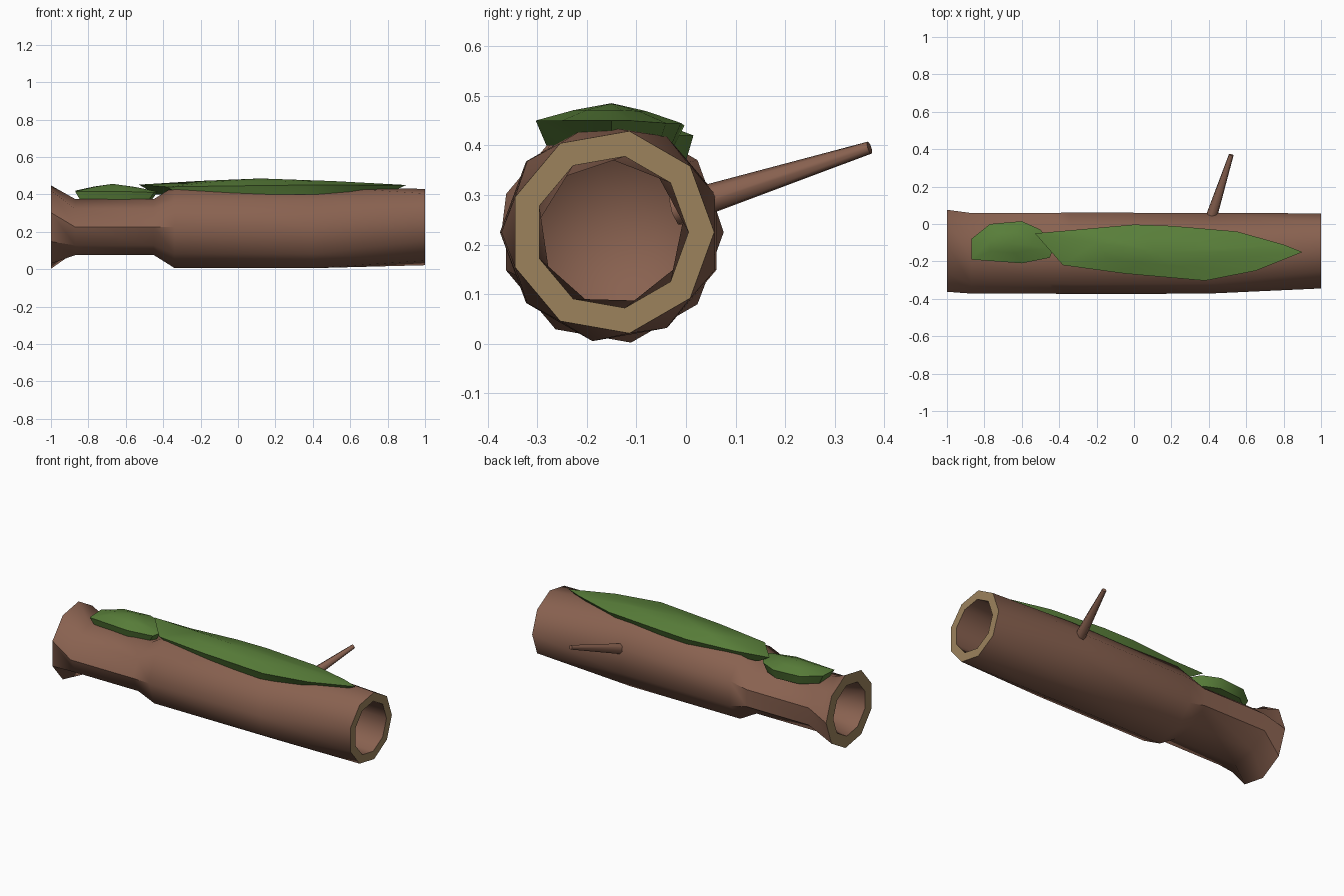
import bpy, bmesh, math
from mathutils import Vector

if "Cube" in bpy.data.objects:
    bpy.data.objects.remove(bpy.data.objects["Cube"])


def material(name, rgb):
    m = bpy.data.materials.new(name)
    m.diffuse_color = (*rgb, 1)
    m.use_nodes = True
    m.node_tree.nodes["Principled BSDF"].inputs["Base Color"].default_value = m.diffuse_color
    return m


BARK = material("bark brown", (0.25, 0.121, 0.08))
WOOD = material("cut wood tan", (0.335, 0.225, 0.108))
MOSS = material("moss green", (0.102, 0.216, 0.043))
CY, CZ = -0.15, 0.225


def finish(name, bm, mats, angle):
    bmesh.ops.recalc_face_normals(bm, faces=bm.faces)
    me = bpy.data.meshes.new(name)
    bm.to_mesh(me)
    bm.free()
    for m in mats:
        me.materials.append(m)
    ob = bpy.data.objects.new(name, me)
    bpy.context.collection.objects.link(ob)
    bpy.ops.object.select_all(action='DESELECT')
    ob.select_set(True)
    bpy.context.view_layer.objects.active = ob
    bpy.ops.object.shade_smooth_by_angle(angle=math.radians(angle))
    return ob


def bridge(bm, a, b, mat=0):
    n = len(a)
    for i in range(n):
        f = bm.faces.new((a[i], a[(i + 1) % n], b[(i + 1) % n], b[i]))
        f.material_index = mat


def fan(bm, ring, tip):
    v = bm.verts.new(tip)
    for i in range(len(ring)):
        bm.faces.new((ring[i], ring[(i + 1) % len(ring)], v))


# Hollow log: nine-sided rings (x, y radius, z radius, twist), pinched near the left end
def ring(bm, x, ry, rz, twist):
    angs = [math.radians(40 * i + twist) for i in range(9)]
    return [bm.verts.new((x, CY + ry * math.cos(a), CZ + rz * math.sin(a))) for a in angs]


bm = bmesh.new()
sections = [(-1, .157, .157, 0), (-1, .226, .226, 0), (-.87, .222, .152, 20),
            (-.45, .222, .152, 20), (-.34, .225, .222, 20), (.4, .222, .223, 20),
            (1, .207, .207, 0), (1, .155, .155, 0)]
rings = [ring(bm, *s) for s in sections]
for i in range(len(rings) - 1):
    bridge(bm, rings[i], rings[i + 1], 1 if i in (0, 6) else 0)
# hollows at both ends, each closing to a point
for mouth, x, r, tip in ((rings[0], -.85, .12, -.68), (rings[-1], -.3, .16, -.42)):
    deep = ring(bm, x, r, r, 0 if x < -.5 else 20)
    bridge(bm, mouth, deep)
    fan(bm, deep, (tip, CY, CZ))
finish("hollow_log", bm, [BARK, WOOD], 42)


# Moss patch: outline rim, domed top and tucked-in underside
def moss(name, outline, centre, top, base):
    bm = bmesh.new()
    cx, cy = centre

    def loop(scale, height):
        return [bm.verts.new((cx + (x - cx) * scale, cy + (y - cy) * scale, height(z)))
                for x, y, z in outline]
    low = loop(.86, lambda z: base)
    rim = loop(1, lambda z: z)
    mid = loop(.5, lambda z: z + (top - z) * .6)
    bridge(bm, low, rim)
    bridge(bm, rim, mid)
    fan(bm, mid, (cx, cy, top))
    fan(bm, low, (cx, cy, base))
    finish(name, bm, [MOSS], 40)


moss("large_moss_patch",
     [(-.53, -.05, .452), (-.3, -.03, .44), (0, -.003, .44), (.2, -.01, .445),
      (.55, -.04, .445), (.8, -.11, .45), (.9, -.15, .45), (.65, -.25, .45),
      (.38, -.303, .45), (-.05, -.265, .445), (-.38, -.22, .44)],
     (.12, -.15), .485, .4)
moss("small_moss_patch",
     [(-.87, -.19, .415), (-.87, -.08, .42), (-.77, 0, .42), (-.6, .015, .42),
      (-.5, -.03, .42), (-.43, -.13, .415), (-.45, -.18, .41), (-.6, -.21, .415)],
     (-.67, -.1), .456, .365)

# Twig: tapered stub leaning out of the back
start, end = Vector((.395, -.02, .27)), Vector((.52, .37, .395))
axis = end - start
bm = bmesh.new()
bmesh.ops.create_cone(bm, cap_ends=True, segments=7, radius1=.034, radius2=.013,
                      depth=axis.length)
rot = axis.to_track_quat('Z', 'Y').to_matrix()
bmesh.ops.rotate(bm, verts=bm.verts, cent=(0, 0, 0), matrix=rot)
bmesh.ops.translate(bm, verts=bm.verts, vec=(start + end) / 2)
finish("twig", bm, [BARK], 55)
